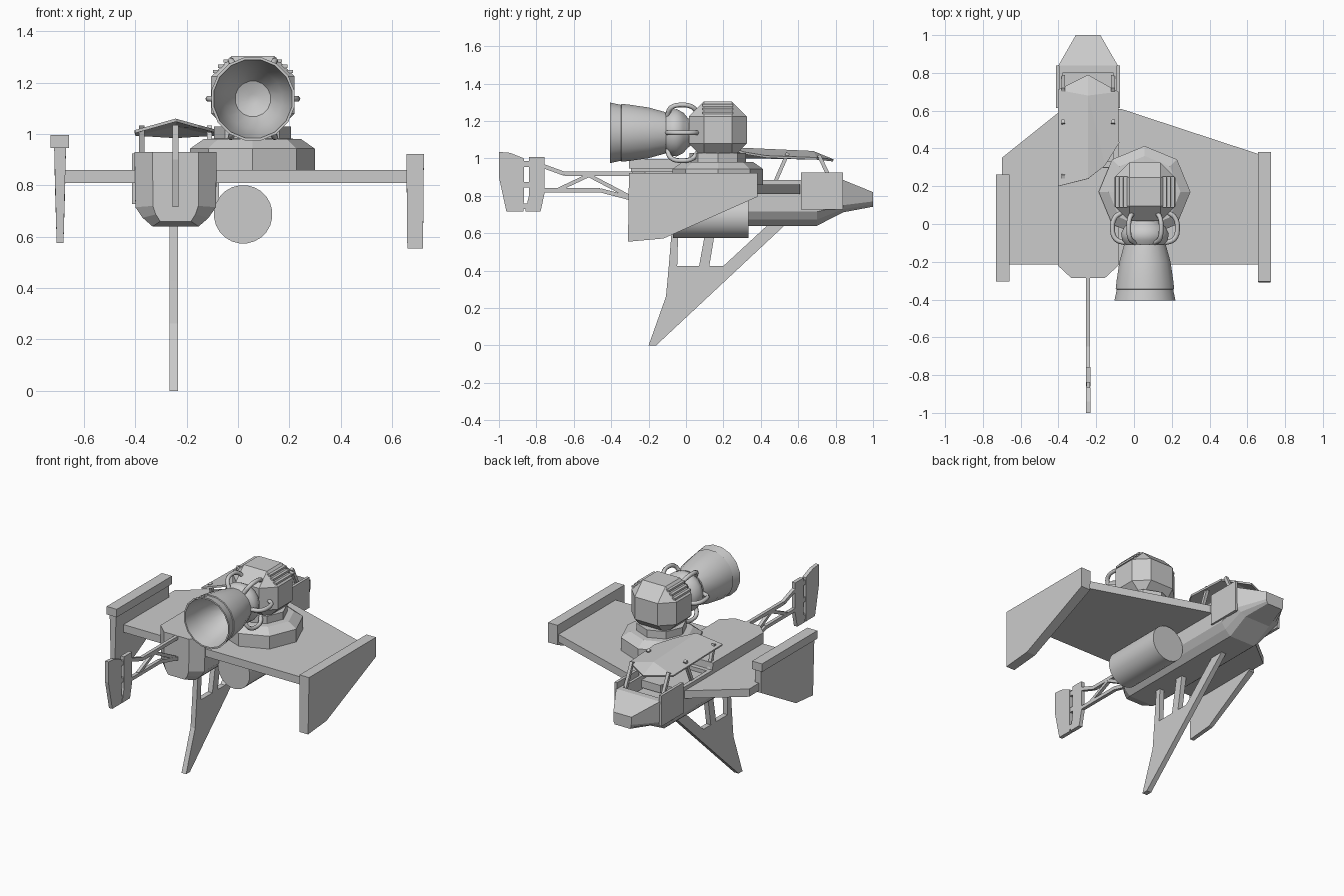
import bpy, bmesh
from math import sin, cos, pi, radians
from mathutils import Vector

if "Cube" in bpy.data.objects:
    bpy.data.objects.remove(bpy.data.objects["Cube"])

CX = -0.243          # fuselage centre line
EX, EZ = 0.058, 1.137  # thruster axis


def mesh_obj(name, verts, faces, smooth=None):
    me = bpy.data.meshes.new(name)
    me.from_pydata([tuple(v) for v in verts], [], faces)
    bm = bmesh.new()
    bm.from_mesh(me)
    bmesh.ops.recalc_face_normals(bm, faces=bm.faces)
    bm.to_mesh(me)
    bm.free()
    ob = bpy.data.objects.new(name, me)
    bpy.context.collection.objects.link(ob)
    if smooth:
        bpy.ops.object.select_all(action='DESELECT')
        bpy.context.view_layer.objects.active = ob
        ob.select_set(True)
        bpy.ops.object.shade_smooth_by_angle(angle=radians(smooth))
    return ob


def loft(name, rings, smooth=None, caps=True):
    n = len(rings[0])
    verts = [p for r in rings for p in r]
    faces = [(i*n+j, i*n+(j+1) % n, (i+1)*n+(j+1) % n, (i+1)*n+j)
             for i in range(len(rings)-1) for j in range(n)]
    if caps:
        faces += [tuple(range(n)), tuple(range(len(verts)-n, len(verts)))]
    return mesh_obj(name, verts, faces, smooth)


def side_plate(name, pts, x0, x1, taper=0.0):
    """(y, z) outline given thickness along x; taper narrows below z = 0.9."""
    def ring(x, s):
        return [(x + s*taper*max(0, 0.9-z), y, z) for y, z in pts]
    return loft(name, [ring(x0, 1), ring(x1, -1)])


def flat_plate(name, pts, z0, z1):
    return loft(name, [[(x, y, z) for x, y in pts] for z in (z0, z1)])


def box(name, x0, x1, y0, y1, z0, z1):
    return flat_plate(name, [(x0, y0), (x1, y0), (x1, y1), (x0, y1)], z0, z1)


def strut(name, pts, w):
    """Square bar through points."""
    for k, (a, b) in enumerate(zip(pts, pts[1:])):
        a, b = Vector(a), Vector(b)
        d = (b-a).normalized()
        u = Vector((1, 0, 0))
        v = d.cross(u).normalized()
        loft(f"{name}_{k}", [[p+u*i*w/2+v*j*w/2 for i, j in
             ((-1, -1), (1, -1), (1, 1), (-1, 1))] for p in (a, b)])


def lathe(name, prof, cx, cz, n, smooth):
    """(y, radius) profile turned about an axis parallel to y."""
    rings = [[(cx+r*cos(2*pi*(k+.5)/n), y, cz+r*sin(2*pi*(k+.5)/n)) for k in range(n)]
             for y, r in prof]
    return loft(name, rings, smooth)


# fuselage: y, half width, top z, kink z, bottom half width, bottom z
def section(y, w, zt, zk, bw, zb):
    half = [(w, zt), (w*0.98, zk), ((w+bw)/2*1.03, zk*.45+zb*.55), (bw, zb)]
    return [(CX+x, y, z) for x, z in half] + [(CX-x, y, z) for x, z in half[::-1]]


hull = loft("fuselage", [section(*s) for s in (
    (-0.285, .09, .93, .72, .06, .66),
    (-0.22, .16, .93, .715, .09, .64),
    (0.30, .16, .93, .715, .09, .64),
    (0.302, .16, .885, .715, .09, .64),
    (0.70, .16, .885, .715, .09, .64),
    (0.84, .157, .885, .75, .09, .712),
    (1.0, .065, .82, .77, .055, .742))])

# cockpit recess
cut = box("cockpit_cutter", CX-.135, CX+.135, .33, .80, .80, 1.0)
cut.hide_render = True
cut.hide_viewport = True
m = hull.modifiers.new("cockpit", 'BOOLEAN')
m.operation = 'DIFFERENCE'
m.object = cut

# cockpit side panels and roof posts
for s, side in ((-1, "left"), (1, "right")):
    x = CX+s*.16
    box(f"{side}_cockpit_panel", x-.009, x+.009, .615, .84, .727, .925)
    px = CX+s*.132
    strut(f"{side}_front_post", [(px, .78, .87), (px, .71, 1.018)], .02)
    strut(f"{side}_middle_post", [(px, .475, .87), (px, .545, 1.03)], .02)
strut("left_rear_post", [(CX-.132, .30, .87), (CX-.132, .25, 1.03)], .02)

# ridged canopy roof, cut away around the turret
roof = mesh_obj("canopy_roof", [
    (CX, .79, .995), (CX-.16, .71, 1.005), (CX+.16, .70, 1.005),
    (CX, .68, 1.04), (CX, .24, 1.06), (CX-.16, .20, 1.015),
    (CX+.09, .31, 1.035), (CX+.165, .43, 1.015)],
    [(0, 3, 1), (0, 2, 3), (1, 3, 4, 5), (3, 2, 7, 6), (3, 6, 4)])
m = roof.modifiers.new("thickness", 'SOLIDIFY')
m.thickness = 0.012

# wings
flat_plate("left_wing", [(CX, -.215), (-.69, -.215), (-.70, .35), (-.40, .59), (CX, .59)], .81, .86)
flat_plate("right_wing", [(CX, -.215), (.66, -.215), (.66, .37), (-.07, .61), (CX, .61)], .81, .86)

# wing tip fins
side_plate("right_tip_fin", [(-.305, .923), (.382, .923), (.382, .795), (-.12, .572), (-.31, .555)],
           .656, .724, .01)
box("left_tip_cap", -.73, -.658, -.305, .262, .945, .997)
side_plate("left_tip_fin", [(-.295, .95), (.25, .95), (.25, .80), (-.12, .59), (-.295, .575)],
           -.716, -.67, .03)

# belly tank
lathe("belly_tank", [(-.07, .114), (.335, .114)], .02, .687, 24, 40)

# keel fin: blade and three legs
kx0, kx1 = -.266, -.233
for name, pts in (
    ("keel_blade", [(-.2, 0), (-.16, 0), (.295, .425), (-.092, .425), (-.107, .262)]),
    ("keel_rear_leg", [(-.092, .425), (-.047, .425), (-.04, .67), (-.072, .67)]),
    ("keel_middle_leg", [(.07, .425), (.125, .425), (.165, .67), (.115, .67)]),
    ("keel_front_leg", [(.20, .425), (.295, .425), (.557, .67), (.465, .67)])):
    side_plate(name, pts, kx0, kx1)

# tail booms, bracing and rudder
strut("upper_tail_boom", [(CX, -.25, .918), (CX, -.65, .918), (CX, -.78, .965)], .022)
strut("lower_tail_boom", [(CX, -.25, .775), (CX, -.46, .83), (CX, -.78, .83)], .022)
strut("tail_brace", [(CX, -.68, .835), (CX, -.52, .91), (CX, -.31, .80)], .02)
side_plate("tail_fin", [(-.84, 1.007), (-.757, 1.007), (-.757, .81), (-.778, .715), (-.86, .715), (-.84, .80)],
           CX-.012, CX+.012)
side_plate("rudder", [(-1, 1.035), (-.94, 1.03), (-.865, 1.0), (-.868, .715), (-.96, .715), (-1, .90)],
           CX-.012, CX+.012)
for k, z in enumerate((.97, .86, .745)):
    box(f"rudder_hinge_{k}", CX-.009, CX+.009, -.88, -.82, z-.015, z+.015)

# turret pedestal
PX, PY = .056, .17
loft("turret_pedestal", [[(PX+r*cos(k*pi/4), PY+r*sin(k*pi/4), z) for k in range(8)]
     for r, z in ((.243, .85), (.243, .943), (.19, .98), (.15, .982), (.15, 1.03))])

# chamfered thruster housing
bm = bmesh.new()
bmesh.ops.create_cube(bm, size=1)
bmesh.ops.scale(bm, vec=(.325, .31, .305), verts=bm.verts)
bmesh.ops.translate(bm, vec=(EX, .17, 1.152), verts=bm.verts)
bmesh.ops.bevel(bm, geom=bm.edges[:], offset=.08, segments=1, affect='EDGES', profile=.5)
me = bpy.data.meshes.new("thruster_housing")
bm.to_mesh(me)
bm.free()
bpy.context.collection.objects.link(bpy.data.objects.new("thruster_housing", me))

# vent slats on the upper side chamfers
for s, side in ((-1, "left"), (1, "right")):
    for k in range(3):
        z = 1.243+k*.021
        x = EX+s*(.1625-(z-1.2245))
        box(f"{side}_vent_slat_{k}", x-.012, x+.012, .088, .252, z-.006, z+.006)

# ball joint and bell nozzle
lathe("ball_joint", [(.04, .06), (.01, .08), (-.015, .11), (-.05, .128), (-.085, .122), (-.125, .09)],
      EX, EZ, 20, 50)
lathe("bell_nozzle", [(-.108, .07), (-.108, .112), (-.2, .138), (-.30, .153), (-.345, .158),
                      (-.347, .152), (-.405, .165), (-.405, .155), (-.33, .143), (-.22, .115),
                      (-.15, .07), (-.13, .02)], EX, EZ, 16, 35)

# fuel pipes arching over the joint
for k in range(6):
    a = k*pi/3
    cu = bpy.data.curves.new(f"fuel_pipe_{k}", 'CURVE')
    cu.dimensions = '3D'
    cu.bevel_depth = .013
    cu.bevel_resolution = 1
    cu.resolution_u = 4
    cu.use_fill_caps = True
    sp = cu.splines.new('BEZIER')
    path = [(.06, .125), (.035, .158), (-.02, .172), (-.08, .155), (-.10, .105)]
    sp.bezier_points.add(len(path)-1)
    for bp, (y, r) in zip(sp.bezier_points, path):
        bp.co = (EX+r*cos(a), y, EZ+r*sin(a))
        bp.handle_left_type = bp.handle_right_type = 'AUTO'
    bpy.context.collection.objects.link(bpy.data.objects.new(f"fuel_pipe_{k}", cu))
